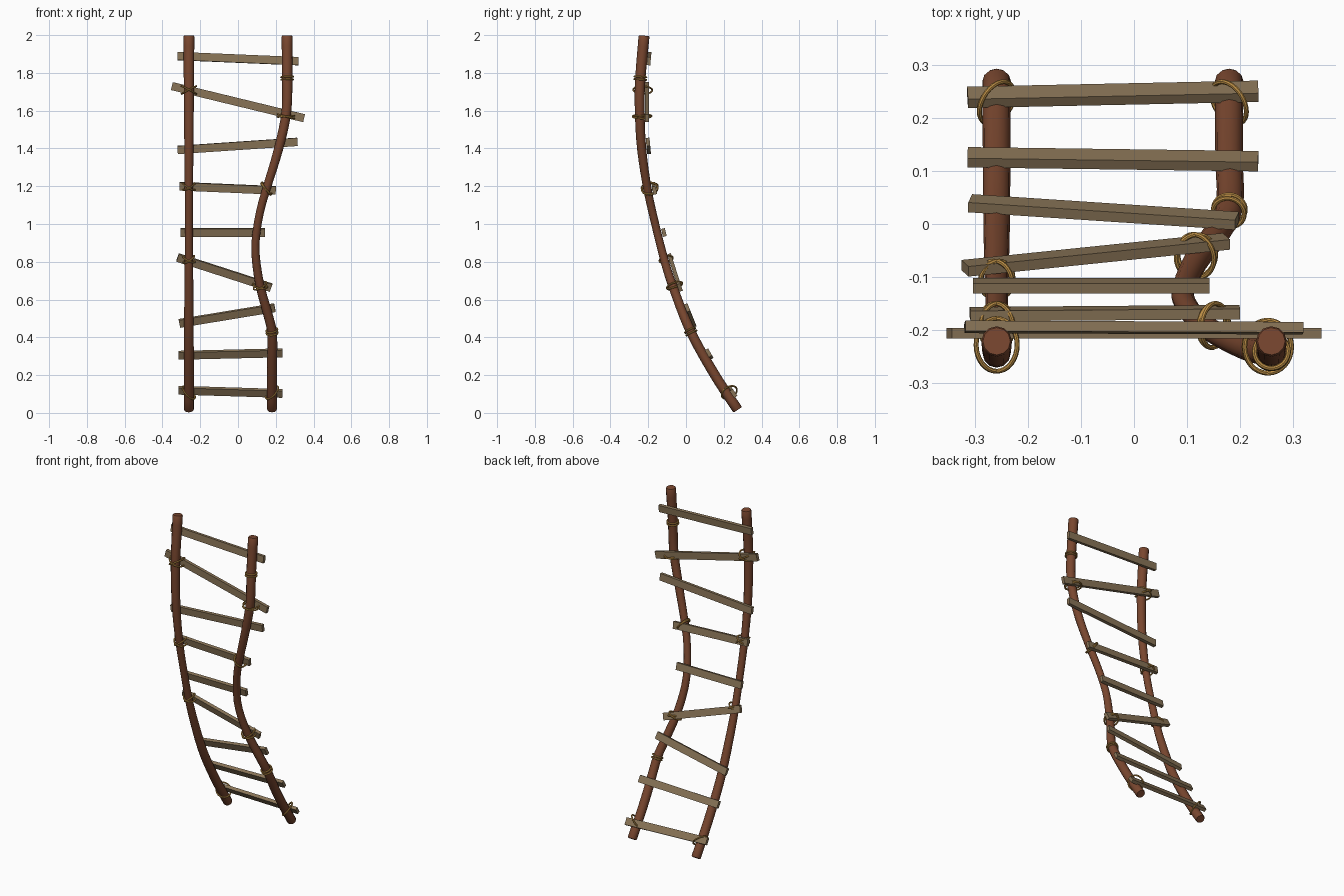
import bpy, bmesh, math
from mathutils import Vector, Matrix

if "Cube" in bpy.data.objects:
    bpy.data.objects.remove(bpy.data.objects["Cube"])


def material(name, rgb):
    m = bpy.data.materials.new(name)
    m.diffuse_color = (*rgb, 1)
    m.use_nodes = True
    m.node_tree.nodes["Principled BSDF"].inputs["Base Color"].default_value = m.diffuse_color
    return m


POLE = material("pole_wood", (0.19, 0.062, 0.028))
PLANK = material("plank_wood", (0.25, 0.175, 0.095))
ROPE = material("rope_fibre", (0.50, 0.27, 0.06))

# Profiles against height: depth of both poles, x of each pole, pole radius
DEPTH = [(0.016, 0.274), (0.2, 0.153), (0.43, 0.025), (0.67, -0.07), (0.8, -0.112),
         (1.0, -0.163), (1.18, -0.203), (1.4, -0.235), (1.6, -0.245), (1.75, -0.243), (1.997, -0.222)]
LEFT = [(0, -0.26), (2, -0.26)]
RIGHT = [(0, 0.18), (0.25, 0.18), (0.43, 0.18), (0.55, 0.15), (0.68, 0.115), (0.85, 0.092), (0.95, 0.097),
         (1.08, 0.12), (1.2, 0.155), (1.38, 0.21), (1.55, 0.25), (1.65, 0.26), (1.8, 0.26), (2, 0.26)]
RADIUS = [(0, 0.027), (0.5, 0.025), (1.0, 0.021), (1.5, 0.025), (2, 0.029)]


def interp(tab, z):
    """Smooth cubic interpolation through a table."""
    n = len(tab)
    i = max(0, min(n - 2, sum(1 for p in tab if p[0] <= z) - 1))

    def slope(k):
        a, b = tab[max(0, k - 1)], tab[min(n - 1, k + 1)]
        return (b[1] - a[1]) / (b[0] - a[0])
    (z0, v0), (z1, v1) = tab[i], tab[i + 1]
    h = z1 - z0
    t = (z - z0) / h
    return (v0 * (2*t**3 - 3*t**2 + 1) + slope(i) * h * (t**3 - 2*t**2 + t)
            + v1 * (3*t**2 - 2*t**3) + slope(i + 1) * h * (t**3 - t**2))


def centre(side, z):
    return Vector((interp(side, z), interp(DEPTH, z), z))


def back_normal(z):
    s = (interp(DEPTH, z + 0.02) - interp(DEPTH, z - 0.02)) / 0.04
    return Vector((0, 1, -s)).normalized()


def tube(name, points, radii, mat, closed=False, res=4):
    cu = bpy.data.curves.new(name, 'CURVE')
    cu.dimensions = '3D'
    cu.bevel_depth = 1.0
    cu.bevel_resolution = res
    cu.use_fill_caps = not closed
    sp = cu.splines.new('POLY')
    sp.points.add(len(points) - 1)
    for p, co, r in zip(sp.points, points, radii):
        p.co = (*co, 1)
        p.radius = r
    sp.use_cyclic_u = closed
    ob = bpy.data.objects.new(name, cu)
    bpy.context.collection.objects.link(ob)
    bpy.ops.object.select_all(action='DESELECT')
    ob.select_set(True)
    bpy.context.view_layer.objects.active = ob
    bpy.ops.object.convert(target='MESH')
    ob = bpy.context.object
    ob.data.materials.clear()
    ob.data.materials.append(mat)
    bpy.ops.object.shade_smooth_by_angle(angle=math.radians(35))
    return ob


# Bent poles with a small chamfer at each end
for name, side in (("left_pole", LEFT), ("right_pole", RIGHT)):
    z0, z1, n = 0.016, 1.997, 36
    zs = [z0, z0 + 0.005] + [z0 + (z1 - z0) * i / n for i in range(1, n)] + [z1 - 0.005, z1]
    rs = [interp(RADIUS, z) for z in zs]
    rs[0] -= 0.003
    rs[-1] -= 0.003
    tube(name, [centre(side, z) for z in zs], rs, POLE)

# Crooked plank rungs: left x, left z, right x, right z
RUNGS = [(-.32, 1.889, .32, 1.862), (-.35, 1.73, .35, 1.56), (-.32, 1.392, .315, 1.435),
         (-.31, 1.20, .20, 1.178), (-.305, .955, .143, .955), (-.32, .823, .175, .663),
         (-.31, .474, .195, .557), (-.315, .305, .235, .318), (-.315, .12, .235, .103)]
for i, (xa, za, xb, zb) in enumerate(RUNGS):
    zm = (za + zb) / 2
    nrm = back_normal(zm)
    off = (0.029 + 0.008 * min(1, zm / 1.5)) / nrm.y
    a = Vector((xa, interp(DEPTH, za) + off, za))
    b = Vector((xb, interp(DEPTH, zb) + off, zb))
    ux = (b - a).normalized()
    uy = (nrm - ux * nrm.dot(ux)).normalized()
    rot = Matrix((ux, uy, ux.cross(uy))).transposed().to_4x4()
    bm = bmesh.new()
    bmesh.ops.create_cube(bm, size=1, matrix=Matrix.Translation((a + b) / 2) @ rot
                          @ Matrix.Diagonal(((b - a).length, 0.02, 0.043, 1)))
    me = bpy.data.meshes.new(f"rung_{i + 1}")
    bm.to_mesh(me)
    bm.free()
    me.materials.append(PLANK)
    bpy.context.collection.objects.link(bpy.data.objects.new(me.name, me))


# Rope lashings: pole, height, tilts in degrees, width radius, depth radius, backward shift
LASHINGS = [
    (LEFT, 1.71, (28, -28), .044, .050, .016), (LEFT, 1.195, (30, -30), .036, .043, .013),
    (LEFT, .81, (32, -25), .034, .036, .010), (LEFT, .10, (-42,), .044, .044, .014),
    (RIGHT, 1.57, (12, -6), .045, .050, .012), (RIGHT, 1.185, (-38, -28), .040, .042, .012),
    (RIGHT, .67, (-22, 14), .038, .043, .010), (RIGHT, .10, (42,), .044, .044, .014),
    (RIGHT, 1.765, (0,), .032, .032, 0), (RIGHT, 1.779, (2,), .032, .032, 0),
    (RIGHT, .423, (0,), .030, .030, 0), (RIGHT, .437, (4,), .030, .030, 0)]
count = 0
for side, z, tilts, ra, rb, shift in LASHINGS:
    tan = (centre(side, z + 0.02) - centre(side, z - 0.02)).normalized()
    nrm = back_normal(z)
    lat = nrm.cross(tan).normalized()
    c = centre(side, z) + nrm * shift
    for tilt in tilts:
        count += 1
        t = math.radians(tilt)
        u = lat * math.cos(t) + tan * math.sin(t)
        pts = [c + u * ra * math.cos(k * math.tau / 32) + nrm * rb * math.sin(k * math.tau / 32)
               for k in range(32)]
        tube(f"rope_loop_{count}", pts, [0.0047] * 32, ROPE, closed=True, res=2)
